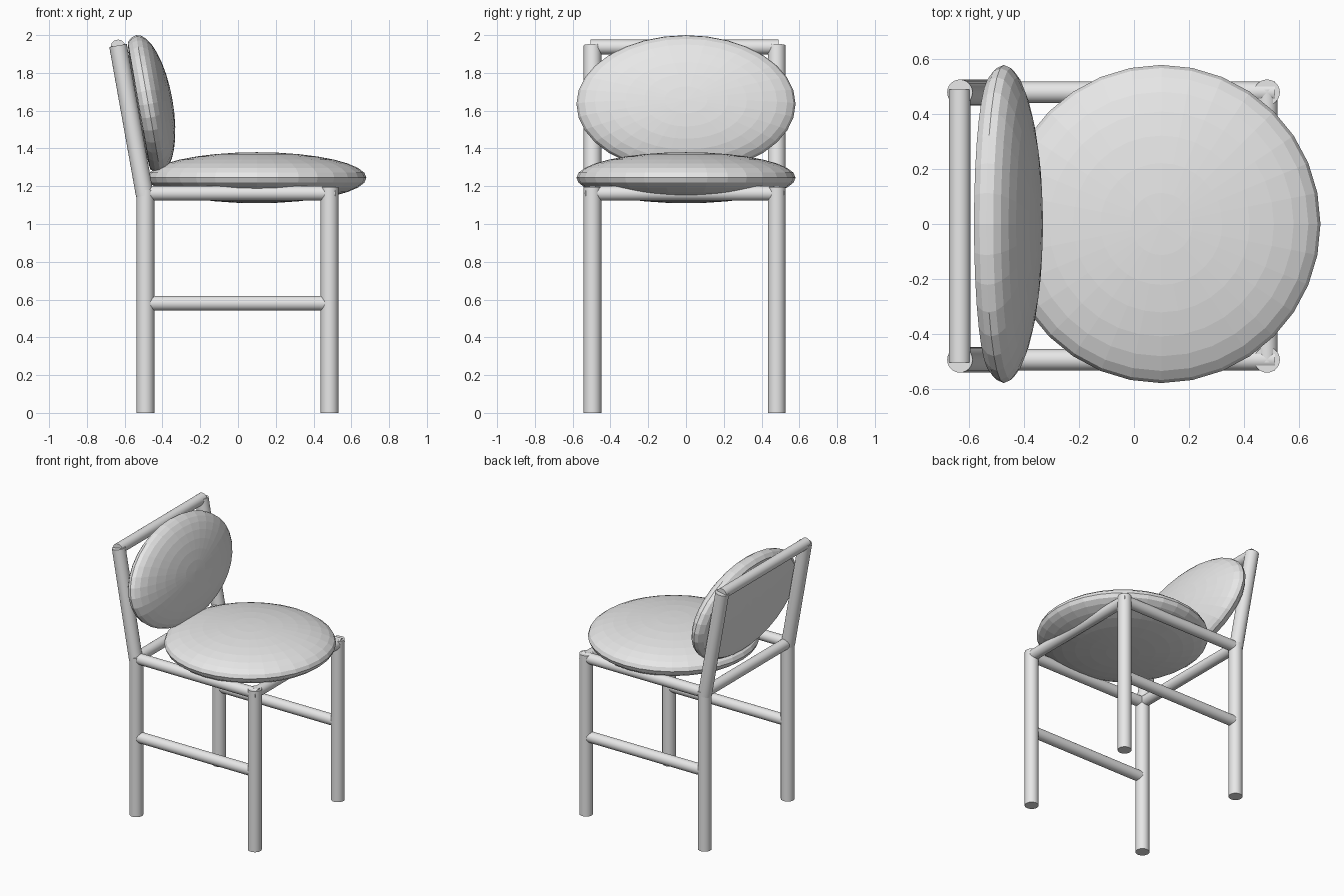
import bpy, math
from mathutils import Vector, Matrix

cube = bpy.data.objects.get("Cube")
if cube:
    bpy.data.objects.remove(cube, do_unlink=True)

grey = bpy.data.materials.new("light_grey")
grey.use_nodes = True
grey.diffuse_color = (0.8, 0.8, 0.8, 1)
grey.node_tree.nodes["Principled BSDF"].inputs["Base Color"].default_value = (0.8, 0.8, 0.8, 1)


def tube(name, start, end, radius):
    """Round bar between two points."""
    a, b = Vector(start), Vector(end)
    bpy.ops.mesh.primitive_cylinder_add(vertices=24, radius=radius, depth=(b - a).length)
    ob = bpy.context.object
    ob.name = name
    ob.matrix_world = Matrix.Translation((a + b) / 2) @ (b - a).to_track_quat("Z", "Y").to_matrix().to_4x4()
    ob.data.materials.append(grey)
    bpy.ops.object.shade_smooth_by_angle(angle=math.radians(40))


def cushion(name, size, location, tilt=0, flat_back=None):
    """Faceted pad whose thickness runs along local z; the back may be flattened."""
    bpy.ops.mesh.primitive_uv_sphere_add(segments=32, ring_count=16, radius=1)
    ob = bpy.context.object
    ob.name = name
    for v in ob.data.vertices:
        v.co = Vector(v.co) * Vector((1, 1, 1)).x
        v.co.x, v.co.y, v.co.z = v.co.x * size[0], v.co.y * size[1], v.co.z * size[2]
        if flat_back and v.co.z < -flat_back:
            v.co.z = -flat_back + (v.co.z + flat_back) * 0.15
    ob.location = location
    ob.rotation_euler = (0, tilt, 0)
    ob.data.materials.append(grey)


LEG, RAIL = 0.047, 0.039
FRONT, BACK = 0.485, -0.49
RIGHT, LEFT = -0.495, 0.48
RAIL_Z, STRETCHER_Z = 1.163, 0.58
TOP_X, TOP_Z = -0.635, 1.945

# Legs, side rails, stretchers and leaning back posts
for side, y in (("right", RIGHT), ("left", LEFT)):
    tube(f"front_leg_{side}", (FRONT, y, 0), (FRONT, y, 1.195), LEG)
    tube(f"back_leg_{side}", (BACK, y, 0), (BACK, y, 1.18), LEG)
    tube(f"side_rail_{side}", (BACK, y, RAIL_Z), (FRONT + 0.03, y, RAIL_Z), RAIL)
    tube(f"side_stretcher_{side}", (BACK, y, STRETCHER_Z), (FRONT, y, STRETCHER_Z), RAIL)
    tube(f"back_post_{side}", (BACK - 0.003, y, 1.15), (TOP_X, y, TOP_Z), LEG)

# Cross rails
for name, x, z in (("front_rail", FRONT, RAIL_Z), ("back_rail", BACK, RAIL_Z), ("top_rail", TOP_X, 1.937)):
    tube(name, (x, RIGHT - 0.01, z), (x, LEFT + 0.01, z), RAIL)

# Round seat pad and oval backrest pad
cushion("seat", (0.58, 0.58, 0.135), (0.1, 0, 1.245))
cushion("backrest", (0.37, 0.58, 0.13), (-0.475, 0, 1.635), math.radians(80), 0.05)
